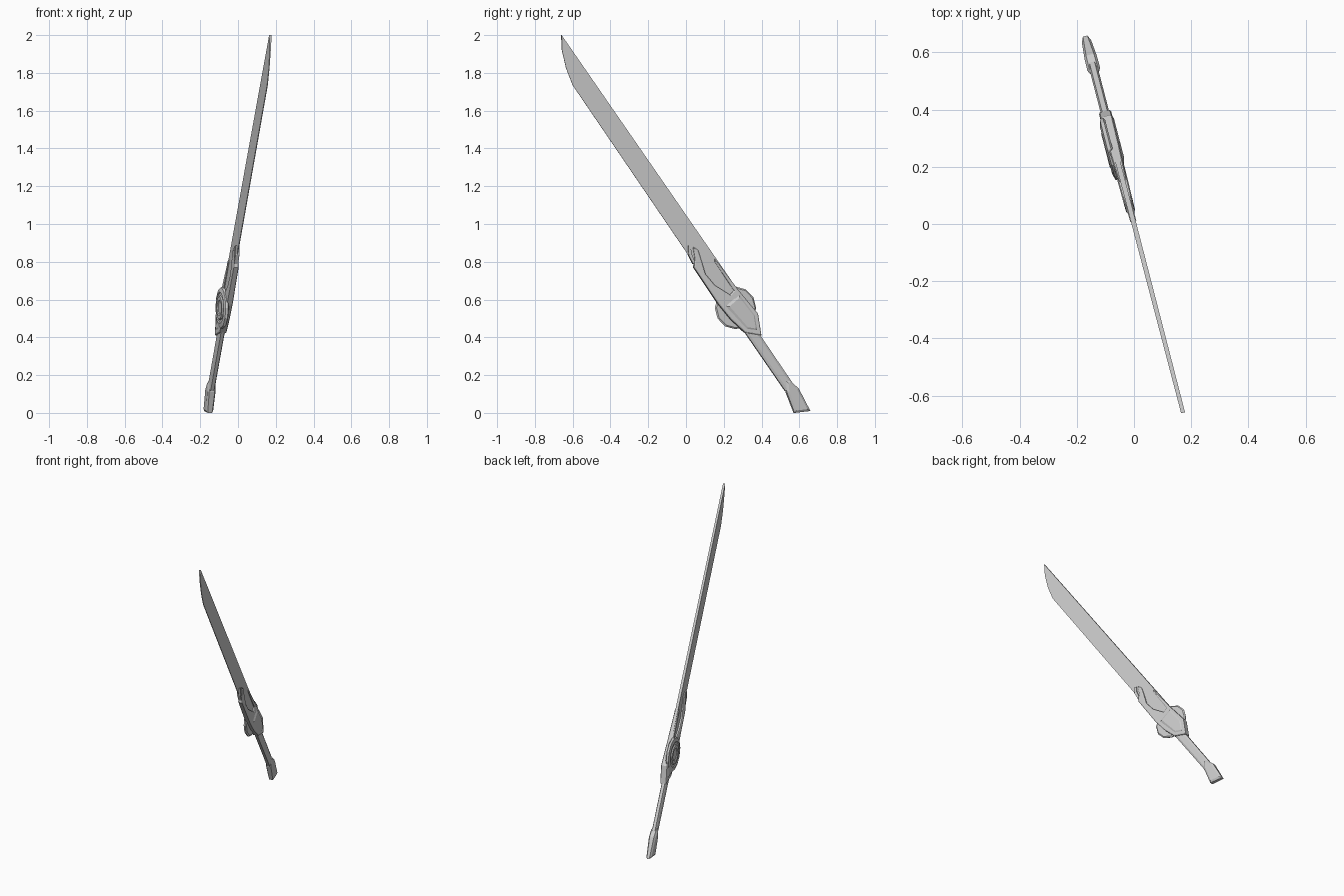
import bpy, bmesh, math

if "Cube" in bpy.data.objects:
    bpy.data.objects.remove(bpy.data.objects["Cube"])

TILT = math.atan(0.26)          # the sword lies in a vertical plane turned about z
COS = math.cos(TILT)


def finish(bm, name):
    bmesh.ops.recalc_face_normals(bm, faces=bm.faces[:])
    me = bpy.data.meshes.new(name)
    bm.to_mesh(me)
    bm.free()
    ob = bpy.data.objects.new(name, me)
    ob.rotation_euler.z = TILT
    bpy.context.collection.objects.link(ob)
    return ob


def plate(name, outline, half, inset=0.0, rise=0.0):
    """Two-sided plate from a side outline (y, z), with optional raised chamfered faces.
    half is one half-thickness, or one per outline point."""
    bm = bmesh.new()
    n = len(outline)
    halves = half if isinstance(half, list) else [half] * n
    sides = []
    for s in (1, -1):
        sides.append([bm.verts.new((s * h, y / COS, z))
                      for (y, z), h in zip(outline, halves)])
    a, b = sides
    caps = [bm.faces.new(a), bm.faces.new(b[::-1])]
    for i in range(n):
        j = (i + 1) % n
        bm.faces.new((a[i], b[i], b[j], a[j]))
    bmesh.ops.recalc_face_normals(bm, faces=bm.faces[:])
    if inset:
        for f in caps:
            bmesh.ops.inset_region(bm, faces=[f], thickness=inset, depth=rise,
                                   use_even_offset=True)
    return finish(bm, name)


def ringed_disc(name, cy, cz, profile, sides=12):
    """Closed stepped disc facing the -x side; profile is (radius, offset)."""
    bm = bmesh.new()
    rings = []
    for r, t in profile:
        rings.append([bm.verts.new((t, cy / COS + r * math.cos(k * math.tau / sides),
                                    cz + r * math.sin(k * math.tau / sides)))
                      for k in range(sides)])
    for p, q in zip(rings, rings[1:]):
        for k in range(sides):
            m = (k + 1) % sides
            bm.faces.new((p[k], p[m], q[m], q[k]))
    bm.faces.new(rings[0])
    bm.faces.new(rings[-1])
    return finish(bm, name)


# Blade: thick spine on the upper edge, thin cutting edge below
plate("blade",
      [(-0.66, 2.0), (-0.657, 1.92), (-0.635, 1.825), (-0.60, 1.735),
       (0.05, 0.78), (0.20, 0.56), (0.28, 0.64)],
      [0.007, 0.003, 0.002, 0.002, 0.002, 0.002, 0.009])

# Guard body with a crescent cut where the blade leaves it
plate("guard",
      [(0.035, 0.88), (0.045, 0.82), (0.04, 0.77), (0.17, 0.575), (0.235, 0.495),
       (0.31, 0.425), (0.395, 0.41), (0.377, 0.525), (0.27, 0.655), (0.15, 0.815),
       (0.15, 0.80), (0.25, 0.648), (0.23, 0.625), (0.15, 0.675), (0.10, 0.735),
       (0.078, 0.81), (0.062, 0.862)],
      [0.010, 0.011, 0.012, 0.014, 0.015, 0.018, 0.018, 0.018, 0.016, 0.011,
       0.011, 0.014, 0.014, 0.014, 0.013, 0.011, 0.010],
      0.006, 0.004)

# Raised rear boss of the guard
plate("guard_boss",
      [(0.205, 0.565), (0.315, 0.44), (0.38, 0.43), (0.365, 0.52), (0.28, 0.63)],
      0.018, 0.014, 0.007)

# Small hook at the front of the guard
plate("guard_hook",
      [(0.01, 0.885), (0.024, 0.88), (0.026, 0.845), (0.045, 0.80),
       (0.036, 0.788), (0.012, 0.835)], 0.011)

# Ringed disc on the left face
ringed_disc("guard_disc", 0.265, 0.556,
            [(0.105, -0.006), (0.113, -0.012), (0.108, -0.024), (0.085, -0.030),
             (0.080, -0.025), (0.066, -0.025), (0.061, -0.032), (0.042, -0.032),
             (0.037, -0.027)])

# Grip and flared pommel
plate("grip", [(0.305, 0.435), (0.525, 0.115), (0.585, 0.125), (0.385, 0.42)],
      0.009, 0.012, 0.006)
plate("pommel",
      [(0.525, 0.172), (0.547, 0.168), (0.592, 0.132), (0.657, 0.01),
       (0.572, 0.0), (0.53, 0.11)],
      [0.014, 0.015, 0.014, 0.008, 0.012, 0.015], 0.012, 0.008)
